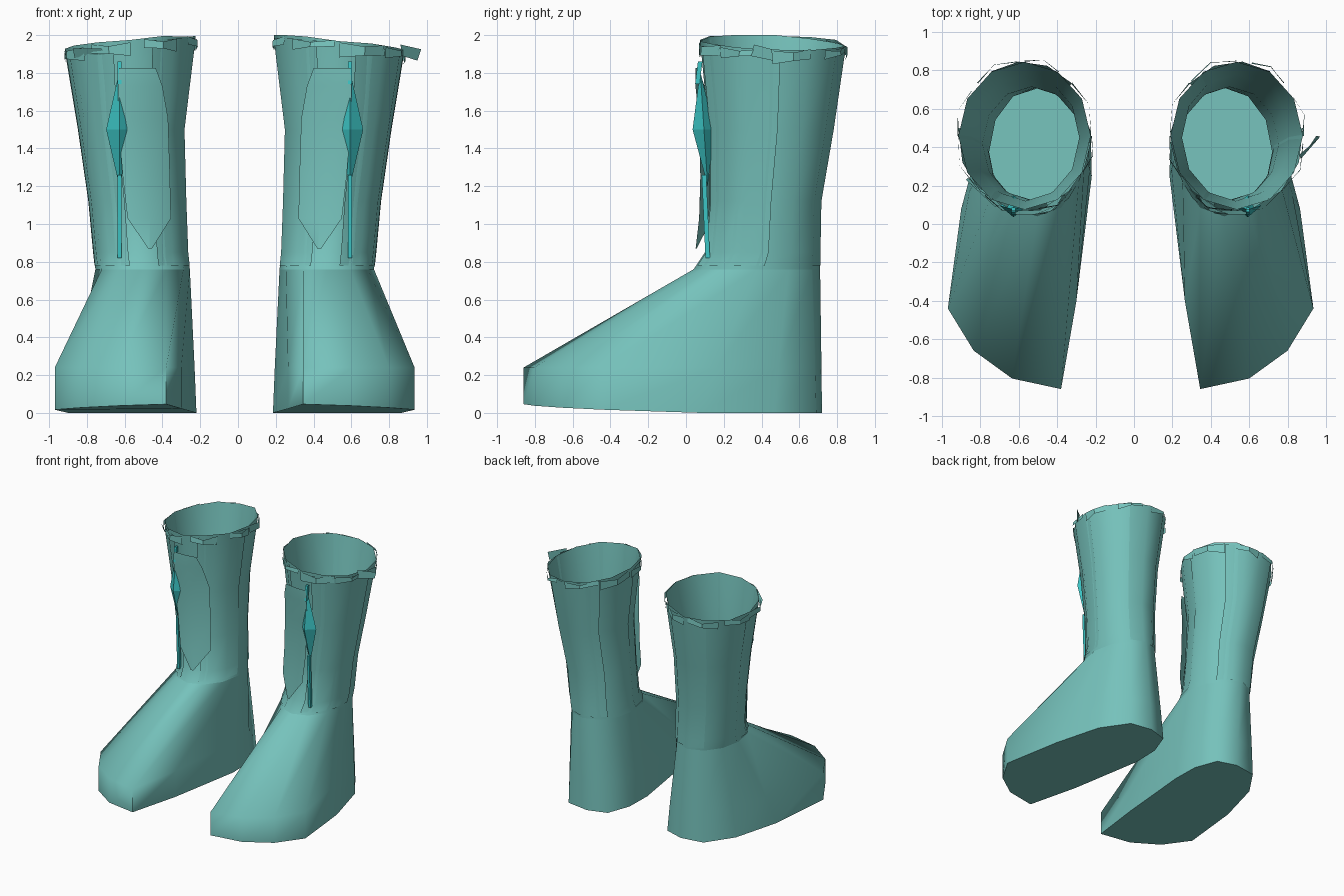
import bpy, math, random

if "Cube" in bpy.data.objects:
    bpy.data.objects.remove(bpy.data.objects["Cube"])
random.seed(4)


def material(name, rgb):
    m = bpy.data.materials.new(name)
    m.diffuse_color = (*rgb, 1)
    m.use_nodes = True
    m.node_tree.nodes["Principled BSDF"].inputs["Base Color"].default_value = m.diffuse_color
    return m


LEATHER = material("teal leather", (0.18, 0.54, 0.50))
CRYSTAL = material("bright teal", (0.045, 0.56, 0.56))
N = 12


def make(name, verts, faces, mat, side, smooth=None):
    """Right boot is built as given; side -1 mirrors it and nudges it outwards."""
    if side < 0:
        verts = [(-x - 0.035, y, z) for x, y, z in verts]
        faces = [tuple(reversed(f)) for f in faces]
    me = bpy.data.meshes.new(name)
    me.from_pydata(verts, [], faces)
    me.materials.append(mat)
    ob = bpy.data.objects.new(name, me)
    bpy.context.collection.objects.link(ob)
    if smooth:
        bpy.ops.object.select_all(action='DESELECT')
        ob.select_set(True)
        bpy.context.view_layer.objects.active = ob
        bpy.ops.object.shade_smooth_by_angle(angle=math.radians(smooth))
    return ob


def loft(rings, closed=True):
    n = len(rings[0])
    verts = [p for r in rings for p in r]
    faces = [(i * n + j, i * n + (j + 1) % n, (i + 1) * n + (j + 1) % n, (i + 1) * n + j)
             for i in range(len(rings) - 1) for j in range(n if closed else n - 1)]
    return verts, faces


# Shaft sections: z, x range, y range
SECTIONS = [(0.76, 0.22, 0.72, 0.04, 0.71), (0.85, 0.23, 0.73, 0.10, 0.71),
            (1.12, 0.24, 0.755, 0.125, 0.715), (1.50, 0.25, 0.81, 0.12, 0.78),
            (1.96, 0.19, 0.88, 0.075, 0.845)]


def section(z):
    for a, b in zip(SECTIONS, SECTIONS[1:]):
        if z <= b[0] or b is SECTIONS[-1]:
            t = (z - a[0]) / (b[0] - a[0])
            return [p + (q - p) * t for p, q in zip(a, b)]


def on_shaft(deg, z, grow=1.0):
    _, x0, x1, y0, y1 = section(z)
    a = math.radians(deg)
    c, s = math.cos(a), math.sin(a)
    tilt = max(0, (z - 1.5) / 0.46)          # the rim drops to the outside and back
    return ((x0 + x1) / 2 + c * grow * (x1 - x0) / 2,
            (y0 + y1) / 2 + s * grow * (y1 - y0) / 2,
            z - tilt * (0.033 * c + 0.012 * s))


def front_y(x, z):
    _, x0, x1, y0, y1 = section(z)
    u = max(-0.95, min(0.95, (2 * x - x0 - x1) / (x1 - x0)))
    return (y0 + y1) / 2 - (y1 - y0) / 2 * math.sqrt(1 - u * u)


# Sole outline, counter-clockwise from the outer side
SOLE = [(0.865, 0.08), (0.76, 0.47), (0.61, 0.69), (0.42, 0.72), (0.26, 0.67), (0.19, 0.48),
        (0.185, 0.25), (0.265, -0.40), (0.345, -0.86), (0.60, -0.805), (0.80, -0.66),
        (0.935, -0.44)]

# Diamond-shaped tongue patch rows: z, left, middle, right x
PATCH = [(0.87, 0.42, 0.43, 0.44), (1.03, 0.32, 0.43, 0.55), (1.25, 0.325, 0.45, 0.575),
         (1.56, 0.335, 0.46, 0.60), (1.73, 0.365, 0.48, 0.60), (1.825, 0.40, 0.50, 0.595)]


def foot(side):
    ankle = [on_shaft(j * 360 / N, 0.76) for j in range(N)]
    bottom, middle = [], []
    for (x, y), (ax, ay, _) in zip(SOLE, ankle):
        lift = max(0, -y / 0.86)
        bottom.append((x, y, 0.045 * lift * (1.2 - 0.5 * x)))
        k = 0.0 if y < 0 else 0.28
        middle.append((x + (ax - x) * k, y + (ay - y) * k, 0.24))
    v, f = loft([bottom, middle, ankle])
    f.append(tuple(reversed(range(N))))
    make("foot", v, f, LEATHER, side, 75)


def shaft(side):
    rings = [[on_shaft(j * 360 / N, s[0]) for j in range(N)] for s in SECTIONS]
    rings[-1] = [(x, y, z + random.uniform(-0.008, 0.01)) for x, y, z in rings[-1]]
    v, f = loft(rings)
    make("shaft", v, f, LEATHER, side, 60)
    # overlapping outer and front panels with open seams
    for name, a0, a1, g, top in (("outer_panel", -75, 6, 1.015, 1.94),
                                 ("back_panel", 60, 135, 1.01, 1.95),
                                 ("inner_panel", 185, 250, 1.01, 1.95)):
        rows = [[on_shaft(a0 + (a1 - a0) * j / 3, z, g) for j in range(4)]
                for z in (0.78, 0.85, 1.12, 1.5, top)]
        v, f = loft(rows, False)
        make(name, v, f, LEATHER, side, 60)


def trim(side):
    # ragged scraps folded round the rim
    for a in range(0, 360, 45):
        b = a + random.uniform(28, 46)
        z = random.uniform(1.87, 1.9)
        low = [on_shaft(a, z, 1.03), on_shaft((a + b) / 2, z + 0.02, 1.09),
               on_shaft(b, z + 0.03, 1.03)]
        high = [on_shaft(a, 1.95, 1.02), on_shaft((a + b) / 2, 1.94, 1.07),
                on_shaft(b, 1.96, 1.0)]
        v, f = loft([low, high], False)
        make("rim_scrap", v, f, LEATHER, side, 30)
    # loose outer tab
    if side > 0:
        v = [(0.87, 0.34, 1.89), (0.95, 0.46, 1.865), (0.97, 0.455, 1.925), (0.86, 0.36, 1.95)]
    else:
        v = [(0.66, 0.10, 1.90), (0.83, 0.24, 1.88), (0.84, 0.23, 1.93), (0.69, 0.09, 1.93)]
    make("rim_tab", v, [(0, 1, 2, 3)], LEATHER, side)


def patch(side):
    rows = [[(x, max(0.035 if z < 1 else 0.05, front_y(x, z) - 0.055), z) for x in xs]
            for z, *xs in PATCH]
    v, f = loft(rows, False)
    make("front_patch", v, f, LEATHER, side, 60)


def ornament(side):
    x = 0.593
    # faceted hanging crystal
    v = [(x, 0.115, 1.20), (x - 0.07, 0.095, 1.5), (x, 0.035, 1.5), (x + 0.07, 0.095, 1.5),
         (x, 0.15, 1.5), (x, 0.075, 1.81)]
    f = []
    for i in range(4):
        a, b = 1 + i, 1 + (i + 1) % 4
        f += [(0, b, a), (5, a, b)]
    make("crystal", v, f, CRYSTAL, side)
    # narrow cords above and below it
    for name, z0, z1, y0, y1 in (("lower_cord", 0.82, 1.26, 0.115, 0.095),
                                 ("upper_cord", 1.74, 1.86, 0.06, 0.075)):
        rings = [[(x + 0.010 * c, y + 0.012 * s, z)
                  for c, s in ((1, 1), (-1, 1), (-1, -1), (1, -1))]
                 for y, z in ((y0, z0), (y1, z1))]
        v, f = loft(rings)
        f += [(3, 2, 1, 0), (4, 5, 6, 7)]
        make(name, v, f, CRYSTAL, side)


for side in (1, -1):
    for part in (foot, shaft, trim, patch, ornament):
        part(side)
